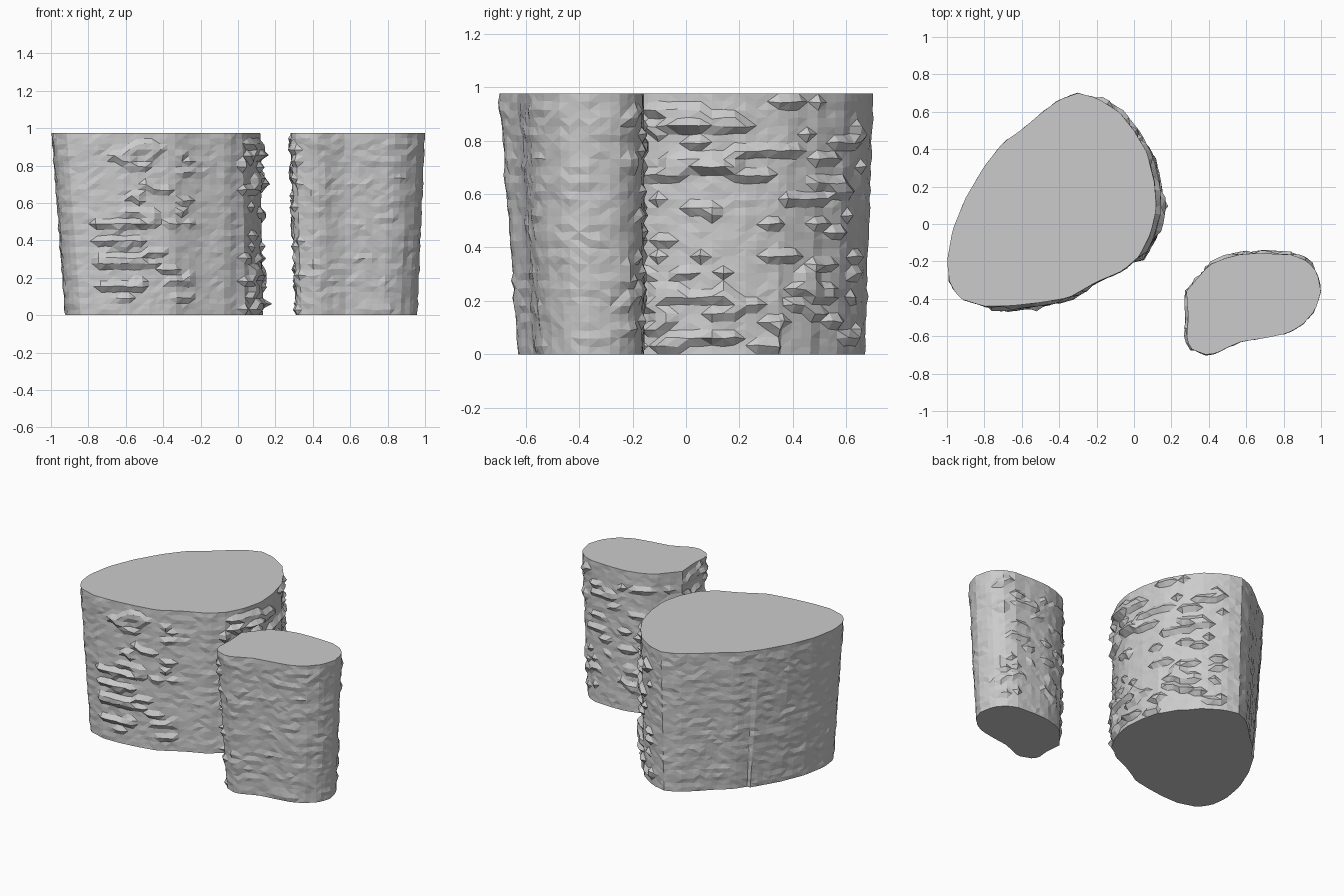
import bpy, bmesh, random
from mathutils import Vector

if "Cube" in bpy.data.objects:
    bpy.data.objects.remove(bpy.data.objects["Cube"])

H = 0.975
LAYERS = 32


def resample(pts, n):
    """Even spacing round a closed outline."""
    p = [Vector(q) for q in pts]
    segs = [(p[i], p[(i + 1) % len(p)]) for i in range(len(p))]
    step = sum((b - a).length for a, b in segs) / n
    out, need = [], 0.0
    for a, b in segs:
        length = (b - a).length
        while need < length - 1e-6 and len(out) < n:
            out.append(a.lerp(b, need / length))
            need += step
        need -= length
    return out


def rock_column(name, top, n, foot, rough, ledges, seed):
    """Loft from foot to top with chipped patches; foot(p) gives the base shift."""
    rnd = random.Random(seed)
    ring = resample(top, n)
    n = len(ring)
    bm = bmesh.new()
    normals = []
    for i in range(n):
        t = ring[(i + 1) % n] - ring[i - 1]
        normals.append(Vector((t.y, -t.x)).normalized())
    if sum(ring[i].cross(ring[(i + 1) % n]) for i in range(n)) < 0:
        normals = [-v for v in normals]
    rows = []
    for k in range(LAYERS + 1):
        f = k / LAYERS
        z, row, chip, left = f * H, [], 0.0, 0
        for i, (p, nv) in enumerate(zip(ring, normals)):
            if left == 0:                       # start a new chipped run
                left = rnd.randint(1, 3)
                chip = rnd.choice((0, 0, 0, 0, 1))
            left -= 1
            amp = rough(p, nv)
            d = amp * chip + rnd.uniform(-0.003, 0.003)
            for lx, ly, r, lz in ledges:        # broad shelves
                if (p - Vector((lx, ly))).length < r and 0 <= z - lz < 0.035:
                    d += 0.025
            if k in (0, LAYERS):
                d = 0
            q = p + foot(p) * (1 - f) + nv * d
            dz = 0 if k in (0, LAYERS) else rnd.uniform(-0.004, 0.004)
            row.append(bm.verts.new((q.x, q.y, z + dz)))
        rows.append(row)
    for a, b in zip(rows, rows[1:]):
        for i in range(n):
            j = (i + 1) % n
            bm.faces.new((a[i], a[j], b[j], b[i]))
    bm.faces.new(rows[0])
    bm.faces.new(rows[-1])
    # triangulate walls for the faceted look
    bmesh.ops.triangulate(bm, faces=[f for f in bm.faces if len(f.verts) == 4])
    bmesh.ops.recalc_face_normals(bm, faces=bm.faces)
    me = bpy.data.meshes.new(name)
    bm.to_mesh(me)
    bm.free()
    bpy.context.collection.objects.link(bpy.data.objects.new(name, me))


# Large column: leans outward on the left, chipped on the front and right
large = [(-.3, .70), (-.4, .665), (-.5, .59), (-.6, .505), (-.7, .435), (-.8, .31),
         (-.9, .14), (-.97, -.03), (-1, -.2), (-.985, -.32), (-.93, -.4), (-.8, -.44),
         (-.65, -.437), (-.5, -.42), (-.35, -.395), (-.2, -.31), (-.06, -.25),
         (.03, -.17), (.09, -.05), (.12, .08), (.11, .22), (.07, .38), (-.0, .5),
         (-.08, .6), (-.2, .675)]


def large_foot(p):
    s = min(1, max(0, (-0.3 - p.x) / 0.5))
    return Vector((0.075 * s + (0.015 if p.x > 0 else 0), -0.03 if p.y > 0.35 else 0))


def large_rough(p, nv):
    if nv.x > 0.35 and p.y > -0.2:
        return 0.024
    return 0.018 if nv.y < -0.5 and -0.7 < p.x < -0.25 else 0.004


shelves = [(-.66, -.43, .14, z) for z in (.13, .27, .37, .46)]
shelves += [(.11, .07, .14, z) for z in (.04, .2, .7, .85)]
rock_column("large_rock_column", large, 84, large_foot, large_rough, shelves, 4)

# Small column: waisted end, narrower at the foot
small = [(.28, -.36), (.33, -.3), (.4, -.22), (.48, -.185), (.58, -.16), (.7, -.157),
         (.85, -.165), (.93, -.2), (.98, -.26), (1, -.36), (.97, -.46), (.9, -.54),
         (.82, -.585), (.7, -.61), (.57, -.63), (.5, -.66), (.44, -.693), (.38, -.698),
         (.31, -.67), (.28, -.62), (.29, -.5)]


def small_foot(p):
    sx = max(-1, min(1, (p.x - 0.64) / 0.3))
    sy = max(0, min(1, (-0.4 - p.y) / 0.28))
    return Vector((-0.042 * sx if sx > 0 else -0.03 * sx, 0.07 * sy))


def small_rough(p, nv):
    return 0.016 if nv.x < -0.6 or nv.y > 0.6 else 0.005


rock_column("small_rock_column", small, 52, small_foot, small_rough, [], 9)
